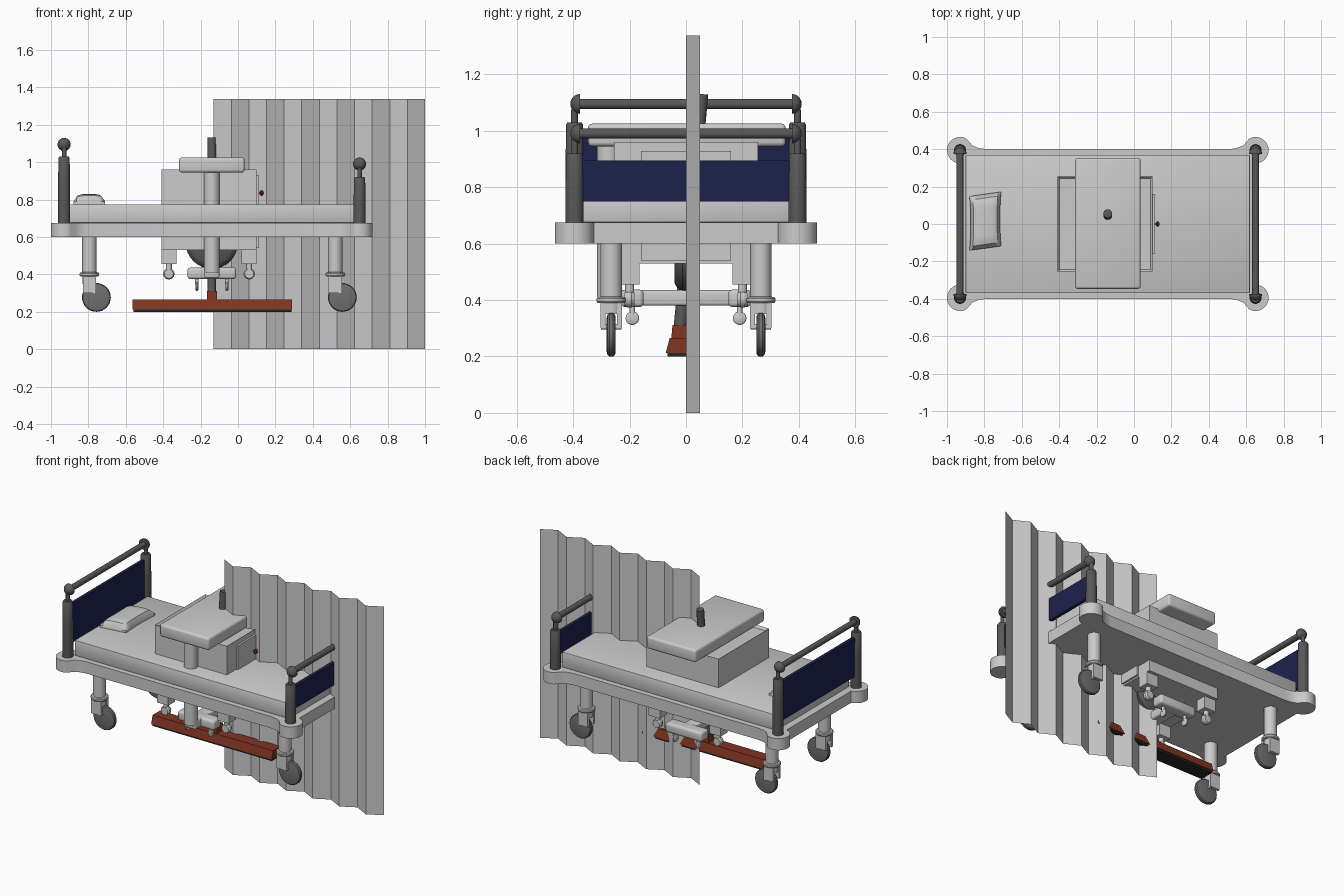
import bpy, bmesh, math
from mathutils import Vector

if "Cube" in bpy.data.objects:
    bpy.data.objects.remove(bpy.data.objects["Cube"])


def mat(name, col):
    m = bpy.data.materials.new(name)
    m.diffuse_color = (*col, 1)
    m.use_nodes = True
    m.node_tree.nodes["Principled BSDF"].inputs["Base Color"].default_value = m.diffuse_color
    return m


DARK = mat("dark_metal", (0.10, 0.10, 0.10))
RUBBER = mat("rubber", (0.16, 0.16, 0.16))
NAVY = mat("navy", (0.012, 0.016, 0.075))
BROWN = mat("brown", (0.22, 0.035, 0.015))
BLACK = mat("black", (0.02, 0.02, 0.02))


def finish(name, bm, m=None, smooth=False):
    bmesh.ops.recalc_face_normals(bm, faces=bm.faces)
    me = bpy.data.meshes.new(name)
    bm.to_mesh(me)
    bm.free()
    ob = bpy.data.objects.new(name, me)
    bpy.context.collection.objects.link(ob)
    if m:
        me.materials.append(m)
    if smooth:
        bpy.ops.object.select_all(action='DESELECT')
        ob.select_set(True)
        bpy.context.view_layer.objects.active = ob
        bpy.ops.object.shade_smooth_by_angle(angle=math.radians(35))
    return ob


def box(name, x, y, z, m=None, bevel=0, seg=3):
    bm = bmesh.new()
    bmesh.ops.create_cube(bm, size=1)
    for v in bm.verts:
        v.co = [a + (b - a) * (c + 0.5) for (a, b), c in zip((x, y, z), v.co)]
    if bevel:
        bmesh.ops.bevel(bm, geom=bm.edges[:], offset=bevel, segments=seg,
                        profile=0.5, affect='EDGES')
    return finish(name, bm, m, bevel > 0)


def lathe(name, origin, axis, profile, m=None, n=32):
    """Revolve (radius, height) points around an axis through origin."""
    rot = Vector(axis).to_track_quat('Z', 'Y')
    bm = bmesh.new()
    rings = []
    for r, h in profile:
        rings.append([bm.verts.new(Vector(origin) + rot @ Vector(
            (r * math.cos(2 * math.pi * i / n), r * math.sin(2 * math.pi * i / n), h)))
            for i in range(n)])
    for a, b in zip(rings, rings[1:]):
        for i in range(n):
            j = (i + 1) % n
            bm.faces.new((a[i], a[j], b[j], b[i]))
    bm.faces.new(rings[0])
    bm.faces.new(rings[-1])
    return finish(name, bm, m, True)


def rod(name, a, b, r, m=None, n=24):
    d = Vector(b) - Vector(a)
    return lathe(name, a, d, [(r, 0), (r, d.length)], m, n)


def wheel(name, c, axis, r, w, m):
    e = w * 0.3
    return lathe(name, c, axis, [(r * .8, -w / 2), (r - e / 2, -w / 2 + e / 3), (r, -w / 2 + e),
                                 (r, w / 2 - e), (r - e / 2, w / 2 - e / 3), (r * .8, w / 2)], m)


# bed frame: slab with a round pad at every corner
BX = -0.14
quarter = [(0.79 + 0.07 * math.cos(math.radians(a)), 0.395 + 0.07 * math.sin(math.radians(a)))
           for a in range(-80, 121, 10)] + [(0.725, 0.42), (0.69, 0.406), (0.65, 0.40)]
half = quarter + [(-x, y) for x, y in reversed(quarter)]
outline = half + [(x, -y) for x, y in reversed(half)]
bm = bmesh.new()
face = bm.faces.new([bm.verts.new((BX + x, y, 0.60)) for x, y in outline])
top = bmesh.ops.extrude_face_region(bm, geom=[face])
bmesh.ops.translate(bm, vec=(0, 0, 0.075),
                    verts=[g for g in top['geom'] if isinstance(g, bmesh.types.BMVert)])
finish("bed_frame", bm, None, True)

# mattress
box("mattress", (-0.90, 0.62), (-0.37, 0.37), (0.675, 0.775), bevel=0.006, seg=2)

# pillow: soft box, pinched along its long sides
bm = bmesh.new()
bmesh.ops.create_grid(bm, x_segments=10, y_segments=14, size=1)
ret = bmesh.ops.extrude_face_region(bm, geom=bm.faces[:])
tops = {g for g in ret['geom'] if isinstance(g, bmesh.types.BMVert)}
for v in bm.verts:
    u, w = v.co.x, v.co.y
    puff = ((1 - abs(u) ** 4) * (1 - abs(w) ** 6)) ** 0.5
    v.co = (-0.795 + u * (0.078 + 0.007 * w * w), 0.015 + w * 0.145 + 0.012 * u,
            0.79 + 0.04 * puff if v in tops else 0.773)
finish("pillow", bm, None, True)

# head and foot ends: posts, domed rail tips, rail and panel
for end, x, top_z, rail_z, panel_z in (("head", -0.93, 1.03, 1.095, 1.0),
                                       ("foot", 0.65, 0.92, 0.99, 0.895)):
    for s in (-1, 1):
        lathe(end + "_post", (x, s * 0.395, 0), (0, 0, 1),
              [(0.032, 0.67), (0.032, top_z - 0.15), (0.030, top_z - 0.008), (0.025, top_z),
               (0.012, top_z), (0.012, rail_z - 0.02)], DARK)
        dome = [(0.035 * math.cos(a), 0.035 * math.sin(a))
                for a in [math.radians(d) for d in range(0, 90, 11)]]
        lathe(end + "_rail_dome", (x, s * 0.375, rail_z), (0, s, 0), dome, DARK)
    rod(end + "_rail", (x, -0.378, rail_z), (x, 0.378, rail_z), 0.018, DARK)
    box(end + "_panel", (x - 0.01, x + 0.01), (-0.375, 0.375), (0.75, panel_z), NAVY)

# legs with fork casters
for x in (-0.795, 0.52):
    for y in (-0.265, 0.265):
        lathe("bed_leg", (x, y, 0), (0, 0, 1),
              [(0.038, 0.605), (0.038, 0.412), (0.048, 0.41), (0.052, 0.405), (0.052, 0.395),
               (0.048, 0.39), (0.036, 0.39), (0.036, 0.35)])
        for s in (-1, 1):
            cy = y + s * 0.029
            box("caster_fork", (x - 0.035, x + 0.035), (cy - 0.009, cy + 0.009), (0.30, 0.392))
        wheel("bed_wheel", (x + 0.038, y, 0.277), (0, 1, 0), 0.077, 0.032, RUBBER)
        rod("wheel_axle", (x + 0.025, y - 0.036, 0.305), (x + 0.025, y + 0.036, 0.305), 0.01)

# bedside cabinet: recessed top, drawer front, knob
bm = bmesh.new()
bmesh.ops.create_cube(bm, size=1)
for v in bm.verts:
    v.co = (-0.155 + v.co.x * 0.51, v.co.y * 0.51, 0.745 + v.co.z * 0.43)
lid = max(bm.faces, key=lambda f: f.calc_center_median().z)
bmesh.ops.inset_individual(bm, faces=[lid], thickness=0.015)
bmesh.ops.translate(bm, verts=lid.verts, vec=(0, 0, -0.015))
finish("cabinet", bm)
box("drawer_front", (0.095, 0.112), (-0.16, 0.16), (0.54, 0.928))
lathe("drawer_knob", (0.11, 0, 0.835), (1, 0, 0),
      [(0.006, 0), (0.006, 0.008), (0.014, 0.012), (0.015, 0.018), (0.008, 0.025)], BROWN, 16)
for x in (-0.37, 0.06):
    for y in (-0.2, 0.2):
        box("cabinet_foot", (x - 0.04, x + 0.04), (y - 0.035, y + 0.035), (0.455, 0.54))
        rod("cabinet_caster_stem", (x, y, 0.41), (x, y, 0.46), 0.016, None, 16)
        wheel("cabinet_caster", (x, y, 0.403), (0, 1, 0), 0.03, 0.035, None)

# round basin under the cabinet
wheel("round_basin", (-0.14, 0.005, 0.57), (0, 1, 0), 0.14, 0.09, DARK)

# overbed table: top, column and H-shaped wheeled base
box("table_top", (-0.315, 0.035), (-0.347, 0.353), (0.945, 1.025), bevel=0.014)
rod("table_column", (-0.14, -0.275, 0.41), (-0.14, -0.275, 0.95), 0.041)
box("table_base_spine", (-0.18, -0.10), (-0.29, 0.20), (0.38, 0.435), bevel=0.01)
for y in (-0.19, 0.19):
    box("table_base_bar", (-0.27, -0.01), (y - 0.04, y + 0.04), (0.375, 0.437), bevel=0.015)
    for x in (-0.22, -0.06):
        rod("table_caster_stem", (x, y, 0.345), (x, y, 0.38), 0.010, None, 12)
        wheel("table_caster", (x, y, 0.336), (1, 0, 0), 0.024, 0.016, None)

# broom: tapered head, bristle strip, socket and leaning handle
def wedge(name, x0, x1, levels, m):
    bm = bmesh.new()
    (z0, a0, b0), (z1, a1, b1) = levels
    rings = [[bm.verts.new((x, y, z)) for y, z in ((a0, z0), (b0, z0), (b1, z1), (a1, z1))]
             for x in (x0, x1)]
    for i in range(4):
        j = (i + 1) % 4
        bm.faces.new((rings[0][i], rings[0][j], rings[1][j], rings[1][i]))
    for r in rings:
        bm.faces.new(r)
    return finish(name, bm, m)


wedge("broom_head", -0.565, 0.29, [(0.212, -0.072, 0.032), (0.265, -0.058, 0.018)], BROWN)
wedge("broom_bristles", -0.56, 0.285, [(0.20, -0.066, 0.026), (0.213, -0.066, 0.026)], BLACK)
wedge("broom_socket", -0.167, -0.113, [(0.262, -0.052, 0.012), (0.312, -0.048, 0.008)], BROWN)
rod("broom_handle", (-0.14, -0.022, 0.29), (-0.14, 0.056, 1.13), 0.023, DARK)

# pleated curtain
bm = bmesh.new()
cols = [[bm.verts.new((-0.13 + 1.13 * i / 12, 0.05 * (1 - i % 2), z)) for z in (0, 1.337)]
        for i in range(13)]
for a, b in zip(cols, cols[1:]):
    bm.faces.new((a[0], b[0], b[1], a[1]))
finish("curtain", bm)
